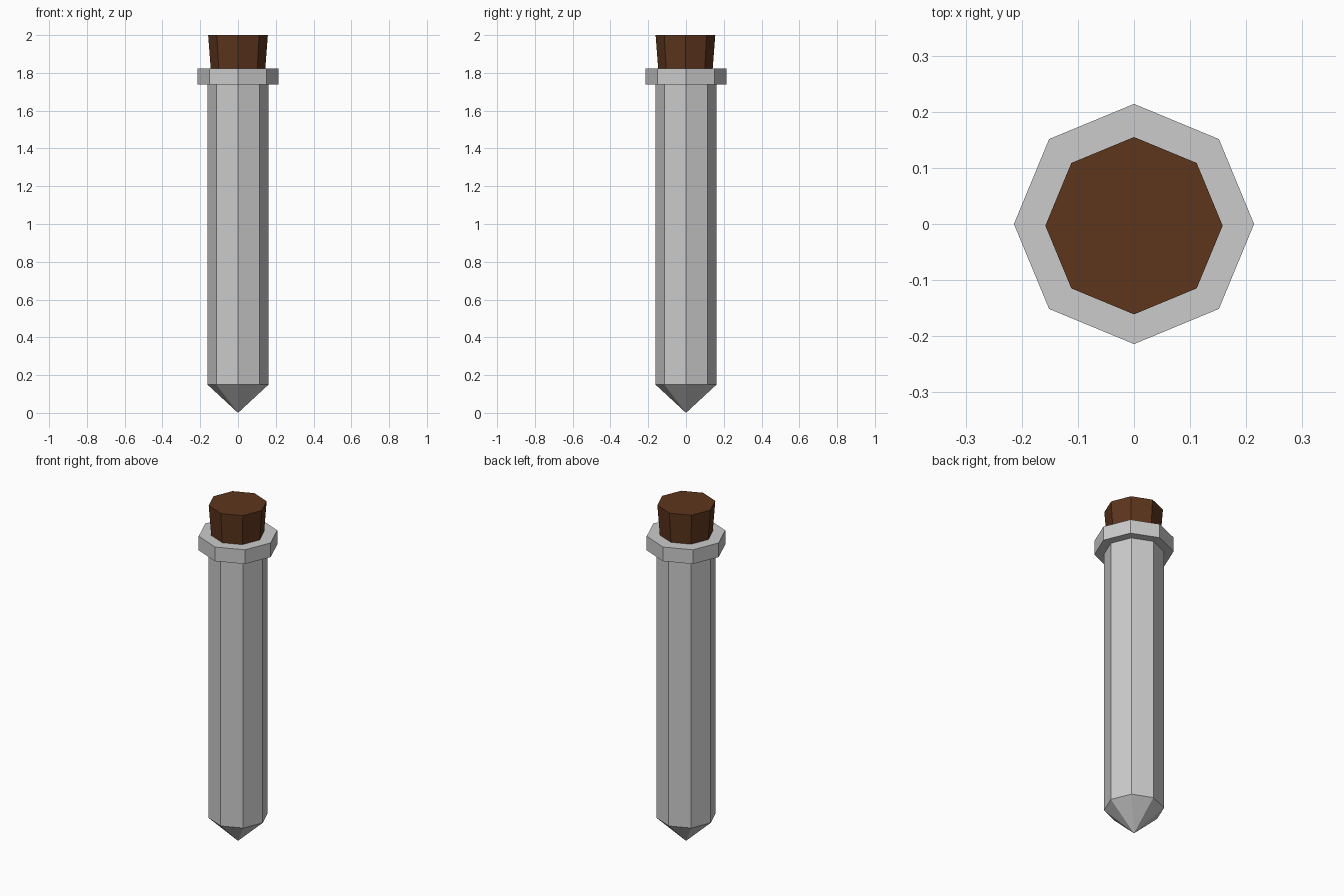
import bpy, bmesh
from math import cos, sin, tau

if "Cube" in bpy.data.objects:
    bpy.data.objects.remove(bpy.data.objects["Cube"])

SIDES = 8


def lathe(name, profile, centre=(0, 0)):
    """Eight-sided solid from (radius, z) points; radius 0 makes a point."""
    bm = bmesh.new()
    rings = []
    for r, z in profile:
        count = SIDES if r else 1
        rings.append([bm.verts.new((centre[0] + r * cos(tau * i / SIDES),
                                    centre[1] + r * sin(tau * i / SIDES), z))
                      for i in range(count)])
    for a, b in zip(rings, rings[1:]):
        for i in range(SIDES):
            j = (i + 1) % SIDES
            quad = [a[i % len(a)], a[j % len(a)], b[j % len(b)], b[i % len(b)]]
            bm.faces.new(list(dict.fromkeys(quad)))
    for ring in (rings[0], rings[-1]):
        if len(ring) > 1:
            bm.faces.new(ring)
    bmesh.ops.recalc_face_normals(bm, faces=bm.faces)
    mesh = bpy.data.meshes.new(name)
    bm.to_mesh(mesh)
    bm.free()
    obj = bpy.data.objects.new(name, mesh)
    bpy.context.collection.objects.link(obj)
    return obj


# Tube with pointed bottom and wider rim
lathe("tube", [(0, 0), (0.162, 0.15), (0.162, 1.738),
               (0.214, 1.738), (0.214, 1.822)])

# Tapered stopper pushed into the rim
stopper = lathe("stopper", [(0.138, 1.74), (0.158, 2.0)], (0, -0.003))
brown = bpy.data.materials.new("brown")
brown.diffuse_color = (0.11, 0.036, 0.012, 1)
brown.use_nodes = True
brown.node_tree.nodes["Principled BSDF"].inputs["Base Color"].default_value = brown.diffuse_color
stopper.data.materials.append(brown)
